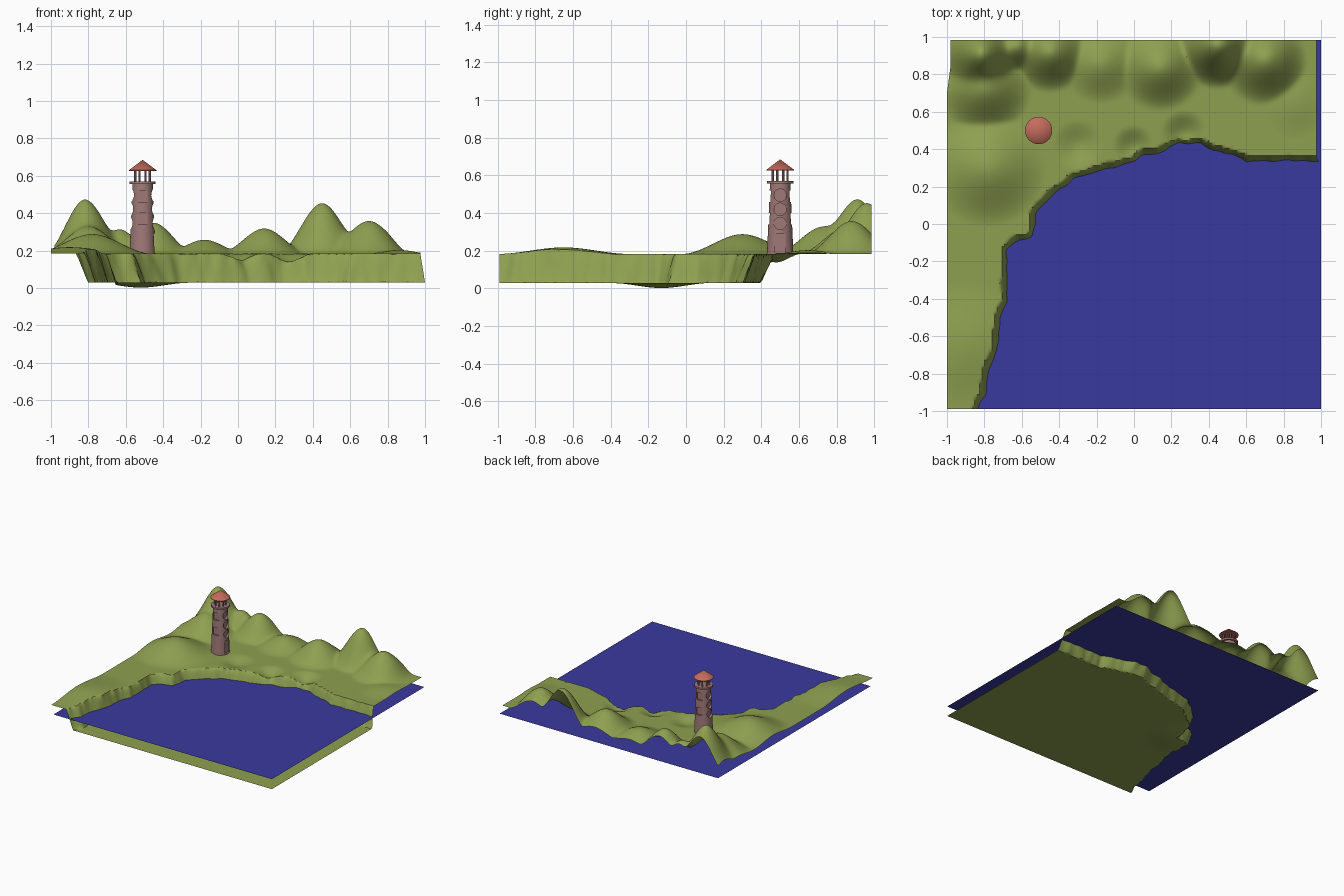
import bpy, bmesh, math
from mathutils import Vector, noise

if "Cube" in bpy.data.objects:
    bpy.data.objects.remove(bpy.data.objects["Cube"])

def mat(name, rgb):
    m = bpy.data.materials.new(name)
    lin = [((c / 255 + 0.055) / 1.055) ** 2.4 if c > 10 else c / 3294 for c in rgb]
    m.diffuse_color = (*lin, 1)
    m.use_nodes = True
    m.node_tree.nodes["Principled BSDF"].inputs["Base Color"].default_value = m.diffuse_color
    return m

GRASS = mat("grass green", (142, 160, 80))
WATER = mat("sea blue", (58, 58, 160))
STONE = mat("mauve stone", (160, 122, 120))
ROOF = mat("roof red", (196, 108, 92))

def make(name, bm, material, smooth=None):
    me = bpy.data.meshes.new(name)
    bm.to_mesh(me)
    bm.free()
    ob = bpy.data.objects.new(name, me)
    bpy.context.collection.objects.link(ob)
    me.materials.append(material)
    if smooth:
        bpy.ops.object.select_all(action='DESELECT')
        ob.select_set(True)
        bpy.context.view_layer.objects.active = ob
        bpy.ops.object.shade_smooth_by_angle(angle=math.radians(smooth))
    return ob

# ---- Terrain: coastline, hills and seabed
COAST = [Vector(p) for p in [
    (-.84, -1.1), (-.83, -1), (-.79, -.9), (-.775, -.8), (-.73, -.68), (-.71, -.5), (-.675, -.42),
    (-.67, -.14), (-.61, -.09), (-.53, -.08), (-.52, .06), (-.42, .16), (-.3, .25),
    (-.18, .28), (-.02, .32), (.05, .36), (.13, .37), (.24, .42), (.36, .42),
    (.42, .39), (.53, .36), (.6, .33), (1.1, .33)]]
# x, y, height, radius
HILLS = [(-.82, .91, .29, .24), (-.8, .73, .145, .26), (-.63, .95, .13, .16), (-.45, .92, .165, .22),
         (-.18, .86, .075, .22), (.14, .84, .135, .24), (.45, .96, .27, .24),
         (.7, .88, .175, .25), (-.78, .3, .105, .32), (-.9, -.65, .035, .35), (.87, .65, .02, .2)]
DIPS = [(0, .41, .04, .12), (.27, .48, .045, .13), (-.3, .42, .03, .14)]

def bump(x, y, b):
    t = max(0, 1 - math.hypot(x - b[0], y - b[1]) / b[3])
    return b[2] * t * t * (3 - 2 * t)

def coast_distance(x, y):
    p, best, land = Vector((x, y)), 9, x < COAST[0].x
    for a, b in zip(COAST, COAST[1:]):
        ab = b - a
        t = min(1, max(0, (p - a).dot(ab) / ab.length_squared))
        best = min(best, (p - a - ab * t).length)
        if a.x <= x < b.x:
            land = y > a.y + ab.y * (x - a.x) / ab.x
    return best if land else -best

def height(x, y):
    d = coast_distance(x, y) + 0.012 * noise.noise((x * 16, y * 16, 0))
    t = min(1, max(0, (d + 0.022) / 0.055))
    top = .183 + sum(bump(x, y, h) ** 3 for h in HILLS) ** (1 / 3)
    top -= sum(bump(x, y, h) for h in DIPS)
    low = .028 - bump(x, y, (-.52, -.13, .026, .26))
    return low + (top - low) * t, t

N = 150
bm = bmesh.new()
rows = []
for j in range(N + 1):
    row = []
    for i in range(N + 1):
        x, y = -1 + 2 * i / N, -.99 + 1.975 * j / N
        z, t = height(x, y)
        # land edge pulls in slightly on the right and at the back left corner
        x2 = x - .025 * t * max(0, (x - .8) / .2)
        x2 += .02 * max(0, (-x - .8) / .2) * min(1, max(0, (y - .7) / .15))
        row.append(bm.verts.new((x2, y, z)))
    rows.append(row)
for j in range(N):
    for i in range(N):
        bm.faces.new((rows[j][i], rows[j][i + 1], rows[j + 1][i + 1], rows[j + 1][i]))
make("terrain", bm, GRASS, 40)

# ---- Sea surface
bm = bmesh.new()
bm.faces.new([bm.verts.new(p) for p in
              [(-.98, -.99, .11), (1, -.99, .11), (1, .985, .11), (-.98, .985, .11)]])
make("sea", bm, WATER)

# ---- Lighthouse
CX, CY = -.51, .5

def lathe(name, profile, material, n=32, x=CX, y=CY, rot=0.0):
    bm = bmesh.new()
    rings = []
    for r, z in profile:
        if r == 0:
            rings.append([bm.verts.new((x, y, z))] * n)
        else:
            rings.append([bm.verts.new((x + r * math.cos(rot + k * math.tau / n),
                                        y + r * math.sin(rot + k * math.tau / n), z)) for k in range(n)])
    for a, b in zip(rings, rings[1:]):
        for k in range(n):
            vs = list(dict.fromkeys([a[k], a[(k + 1) % n], b[(k + 1) % n], b[k]]))
            if len(vs) > 2:
                bm.faces.new(vs)
    return make(name, bm, material, 35)

tower = lathe("tower", [(0, .17), (.071, .17), (.070, .185), (.054, .56), (0, .56)], STONE)

# cutters for recessed windows and door
def cutter(bm, kind, side, z, w, h, depth):
    """Box or round cutter pushed into the wall; side is the outward direction."""
    r = .07 - .016 * (z - .185) / .375
    n = 24 if kind == "round" else 4
    out, across = Vector((*side, 0)), Vector((-side[1], side[0], 0))
    if kind == "round":
        pts = [(w * math.cos(k * math.tau / n), h * math.sin(k * math.tau / n)) for k in range(n)]
    else:
        pts = [(-w, -h), (w, -h), (w, h), (-w, h)]
    c = Vector((CX, CY, z))
    ends = [[bm.verts.new(c + out * d + across * u + Vector((0, 0, v))) for u, v in pts]
            for d in (r - depth, r + .05)]
    bm.faces.new(ends[0][::-1])
    bm.faces.new(ends[1])
    for k in range(n):
        bm.faces.new((ends[0][k], ends[0][(k + 1) % n], ends[1][(k + 1) % n], ends[1][k]))

bm = bmesh.new()
for s in (-1, 1):
    for z in (.345, .42, .495):
        cutter(bm, "round", (s, 0), z, .033, .033, .018)
    for z in (.37, .49):
        cutter(bm, "box", (0, s), z, .026, .03, .012)
cutter(bm, "box", (1, 0), .24, .028, .052, .014)
bmesh.ops.recalc_face_normals(bm, faces=bm.faces)
cut = make("window_cutters", bm, STONE)
cut.hide_render = True
mod = tower.modifiers.new("windows", 'BOOLEAN')
mod.operation, mod.solver, mod.object = 'DIFFERENCE', 'EXACT', cut
dg = bpy.context.evaluated_depsgraph_get()
carved = bpy.data.meshes.new_from_object(tower.evaluated_get(dg))
tower.modifiers.clear()
tower.data = carved
bpy.data.objects.remove(cut)

# gallery, lantern posts and roof
lathe("gallery", [(0, .556), (.07, .556), (.07, .57), (0, .57)], STONE)
for k in range(8):
    a = (k + .5) * math.tau / 8
    lathe("lantern_post_%d" % (k + 1), [(0, .568), (.006, .568), (.006, .63), (0, .63)], STONE, 8,
          CX + .042 * math.cos(a), CY + .042 * math.sin(a))
lathe("roof", [(0, .626), (.073, .626), (.073, .63), (0, .685)], ROOF)
